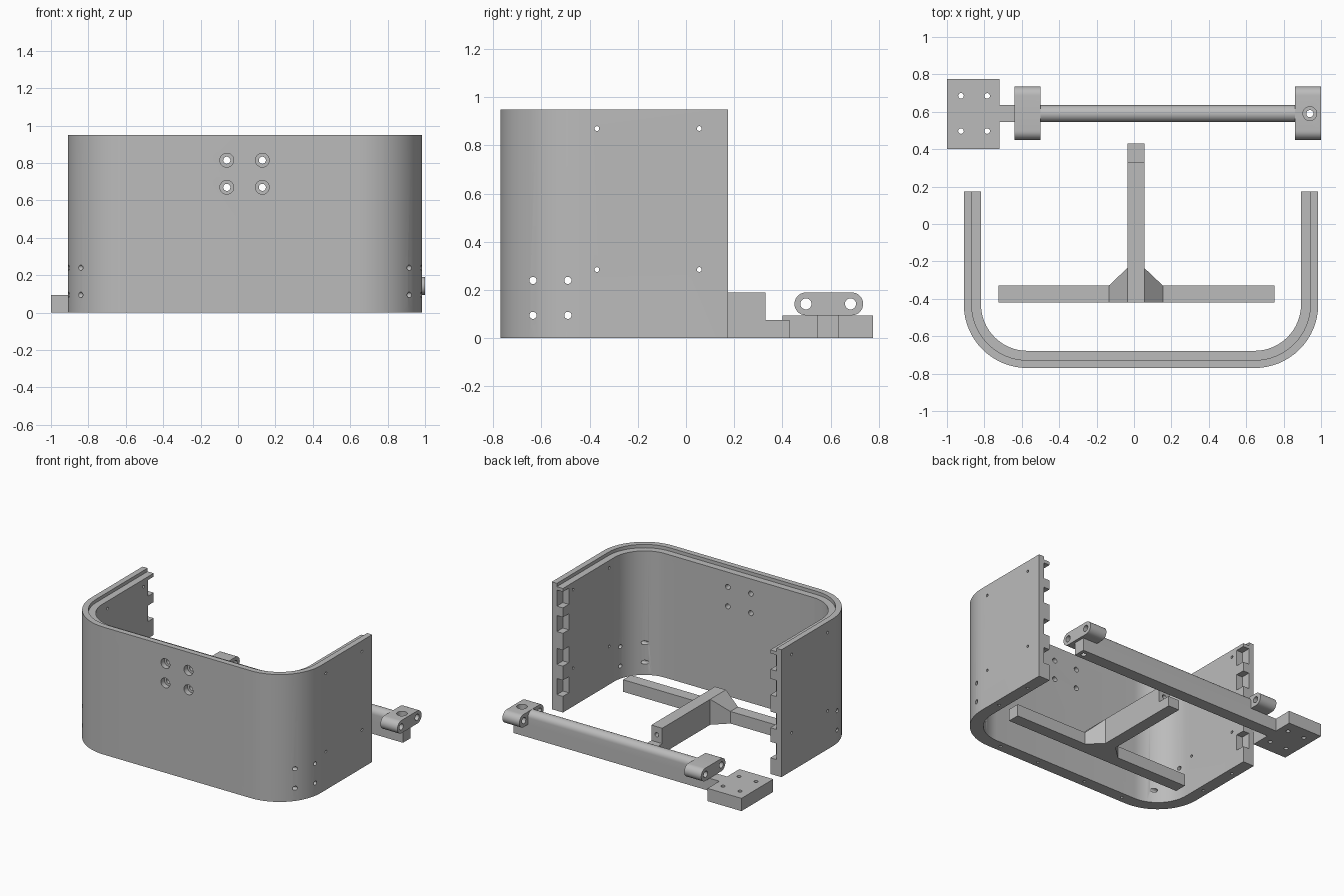
import bpy, bmesh, math
from mathutils import Vector

if "Cube" in bpy.data.objects:
    bpy.data.objects.remove(bpy.data.objects["Cube"])

grey = bpy.data.materials.new("light_grey")
grey.diffuse_color = (0.5, 0.5, 0.5, 1)
grey.use_nodes = True
grey.node_tree.nodes["Principled BSDF"].inputs["Base Color"].default_value = grey.diffuse_color


def finish(name, bm):
    bmesh.ops.recalc_face_normals(bm, faces=bm.faces)
    me = bpy.data.meshes.new(name)
    bm.to_mesh(me)
    bm.free()
    me.materials.append(grey)
    ob = bpy.data.objects.new(name, me)
    bpy.context.collection.objects.link(ob)
    return ob


def prism(name, pts, depth):
    """Extrude a closed outline of 3D points along a vector."""
    bm = bmesh.new()
    f = bm.faces.new([bm.verts.new(p) for p in pts])
    r = bmesh.ops.extrude_face_region(bm, geom=[f])
    vs = [v for v in r["geom"] if isinstance(v, bmesh.types.BMVert)]
    bmesh.ops.translate(bm, verts=vs, vec=depth)
    return finish(name, bm)


def box(name, x0, x1, y0, y1, z0, z1):
    return prism(name, [(x0, y0, z0), (x1, y0, z0), (x1, y1, z0), (x0, y1, z0)], (0, 0, z1 - z0))


def hull(name, pts):
    bm = bmesh.new()
    bmesh.ops.convex_hull(bm, input=[bm.verts.new(p) for p in pts])
    bmesh.ops.dissolve_limit(bm, angle_limit=0.01, verts=bm.verts, edges=bm.edges)
    return finish(name, bm)


def rod(a, b, r, n=24):
    """Cylinder from a to b."""
    a, b = Vector(a), Vector(b)
    d = b - a
    q = d.to_track_quat('Z', 'Y')
    ring = [a + q @ Vector((r * math.cos(2 * math.pi * i / n), r * math.sin(2 * math.pi * i / n), 0))
            for i in range(n)]
    return prism("cutter", ring, d)


def combine(ob, others, op='DIFFERENCE'):
    """Apply booleans, then remove the helper objects."""
    for o in others:
        m = ob.modifiers.new("bool", 'BOOLEAN')
        m.operation, m.solver, m.object = op, 'EXACT', o
    dg = bpy.context.evaluated_depsgraph_get()
    me = bpy.data.meshes.new_from_object(ob.evaluated_get(dg))
    ob.modifiers.clear()
    ob.data = me
    for o in others:
        bpy.data.objects.remove(o)


def smooth(ob):
    bpy.ops.object.select_all(action='DESELECT')
    ob.select_set(True)
    bpy.context.view_layer.objects.active = ob
    bpy.ops.object.shade_smooth_by_angle(angle=math.radians(30))


# --- U-shaped shell ---
XL, XR, YF, YB, R = -0.91, 0.985, -0.77, 0.175, 0.34


def u_line(off, yb, z):
    pts = [(XL + off, yb, z)]
    for cx, a0 in ((XL + R, 180), (XR - R, 270)):
        for i in range(17):
            a = math.radians(a0 + 90 * i / 16)
            pts.append((cx + (R - off) * math.cos(a), YF + R + (R - off) * math.sin(a), z))
    return pts + [(XR - off, yb, z)]


def u_band(name, o1, o2, yb, z0, z1):
    return prism(name, u_line(o1, yb, z0) + u_line(o2, yb, z0)[::-1], (0, 0, z1 - z0))


shell = u_band("shell", 0, 0.092, YB, 0, 0.95)
cuts = [u_band("cutter", 0.042, 0.15, YB + 0.1, 0.925, 1.0)]        # inner ledge on the rim
for z in (0.84, 0.65, 0.405, 0.18):                                # joint notches at the back ends
    cuts.append(box("cutter", XL + 0.042, XL + 0.15, YB - 0.07, YB + 0.1, z - 0.06, z + 0.06))
    cuts.append(box("cutter", XR - 0.15, XR - 0.042, YB - 0.07, YB + 0.1, z - 0.06, z + 0.06))
for x in (-0.06, 0.13):                                            # counterbored front holes
    for z in (0.67, 0.815):
        cuts.append(rod((x, -0.9, z), (x, -0.5, z), 0.019))
        cuts.append(rod((x, -0.9, z), (x, YF + 0.04, z), 0.037))
for ys, zs, r in (((-0.635, -0.49), (0.095, 0.24), 0.015), ((-0.37, 0.055), (0.285, 0.87), 0.01)):
    for y in ys:                                                   # side holes
        for z in zs:
            cuts.append(rod((-1.2, y, z), (1.2, y, z), r, 16))
for x, y in [(-0.5, -0.724), (-0.17, -0.724), (0.24, -0.724), (0.57, -0.724),
             (XL + 0.046, -0.3), (XL + 0.046, 0.0), (XR - 0.046, -0.3), (XR - 0.046, 0.0)]:
    cuts.append(rod((x, y, -0.1), (x, y, 0.08), 0.011, 12))         # screw holes underneath
combine(shell, cuts)
smooth(shell)

# --- T-shaped brace ---
brace = box("t_brace", -0.725, 0.75, -0.42, -0.33, 0, 0.09)
stem = prism("stem", [(-0.035, -0.42, 0), (-0.035, 0.43, 0), (-0.035, 0.43, 0.075), (-0.035, 0.33, 0.075),
                      (-0.035, 0.33, 0.19), (-0.035, -0.42, 0.19)], (0.09, 0, 0))
gusset = hull("gusset", [(x, y, z) for x, y, h in
                         ((-0.035, -0.42, 0.19), (-0.035, -0.235, 0.19), (0.055, -0.42, 0.19),
                          (0.055, -0.235, 0.19), (-0.135, -0.42, 0.09), (-0.135, -0.33, 0.09),
                          (0.155, -0.42, 0.09), (0.155, -0.33, 0.09)) for z in (0, h)])
combine(brace, [stem, gusset], 'UNION')
combine(brace, [rod((0.01, 0.5, 0.13), (0.01, 0.2, 0.13), 0.016, 16)])
smooth(brace)

# --- Rear bar with clamps and mounting plate ---
YC = 0.59


def arch(x0, x1):
    top = [(x0, YC + 0.045 * math.cos(math.pi * i / 16), 0.145 + 0.045 * math.sin(math.pi * i / 16))
           for i in range(17)]
    return prism("rear_bar", [(x0, YC - 0.045, 0), (x0, YC + 0.045, 0)] + top, (x1 - x0, 0, 0))


def clamp(x0, x1):
    r, z, pts = 0.0475, 0.1425, []
    for cy, a0 in ((0.6875, -90), (0.4975, 90)):
        for i in range(17):
            a = math.radians(a0 + 180 * i / 16)
            pts.append((x0, cy + r * math.cos(a), z + r * math.sin(a)))
    return prism("clamp", pts, (x1 - x0, 0, 0))


bar = arch(-0.57, 0.98)
combine(bar, [clamp(0.86, 1.0), clamp(-0.64, -0.5),
              box("neck", -0.8, -0.55, YC - 0.045, YC + 0.045, 0, 0.095),
              box("plate", -1.0, -0.72, 0.4, 0.775, 0, 0.095)], 'UNION')
cuts = []
for y in (0.4975, 0.6825):                                         # clamp bores
    for x0, x1 in ((-0.7, -0.45), (0.8, 1.1)):
        cuts.append(rod((x0, y, 0.1425), (x1, y, 0.1425), 0.023))
for x in (-0.925, -0.785):                                         # plate holes
    for y in (0.497, 0.685):
        cuts.append(rod((x, y, -0.1), (x, y, 0.2), 0.015, 16))
cuts.append(rod((0.94, YC, -0.1), (0.94, YC, 0.3), 0.019))          # counterbored clamp screw
cuts.append(rod((0.94, YC, 0.15), (0.94, YC, 0.3), 0.037))
combine(bar, cuts)
smooth(bar)
